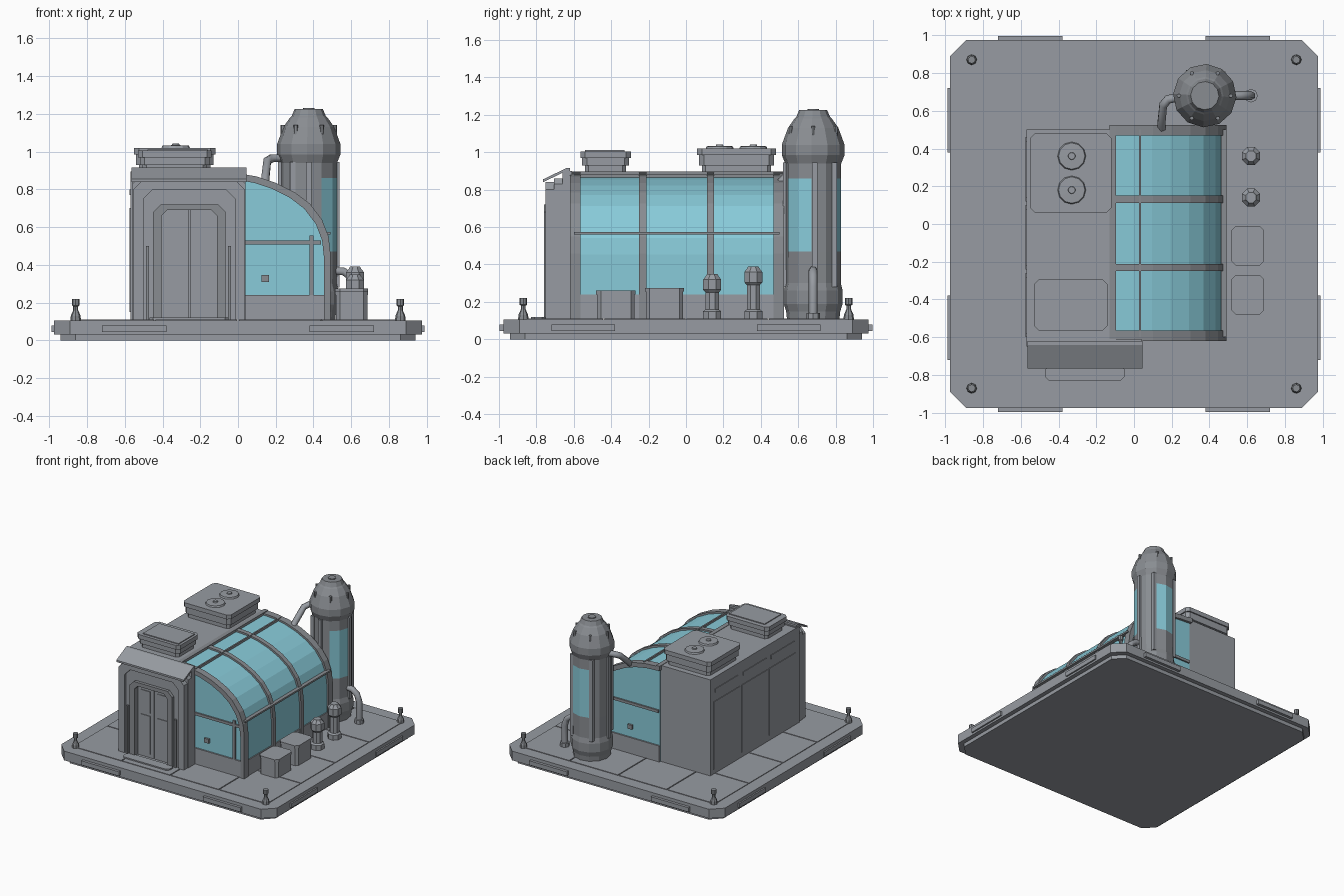
import bpy, bmesh, math
from mathutils import Vector

cube = bpy.data.objects.get("Cube")
if cube:
    bpy.data.objects.remove(cube, do_unlink=True)


def material(name, rgb):
    m = bpy.data.materials.new(name)
    m.use_nodes = True
    m.diffuse_color = (*rgb, 1)
    m.node_tree.nodes["Principled BSDF"].inputs["Base Color"].default_value = (*rgb, 1)
    return m


GREY = material("panel grey", (0.31, 0.33, 0.36))
DARK = material("frame grey", (0.25, 0.265, 0.285))
GLASS = material("blue glass", (0.25, 0.60, 0.70))


def finish(name, bm, *mats):
    bmesh.ops.recalc_face_normals(bm, faces=bm.faces)
    mesh = bpy.data.meshes.new(name)
    bm.to_mesh(mesh)
    bm.free()
    for m in mats:
        mesh.materials.append(m)
    obj = bpy.data.objects.new(name, mesh)
    bpy.context.collection.objects.link(obj)
    return obj


def prism(name, pts, axis, a, b, mat=GREY):
    """Extrude a 2D outline along y (outline in xz), x (yz) or z (xy)."""
    put = {"x": lambda p, t: (t, p[0], p[1]), "y": lambda p, t: (p[0], t, p[1]),
           "z": lambda p, t: (p[0], p[1], t)}[axis]
    bm = bmesh.new()
    lo = [bm.verts.new(put(p, a)) for p in pts]
    hi = [bm.verts.new(put(p, b)) for p in pts]
    bm.faces.new(lo)
    bm.faces.new(hi)
    for i in range(len(pts)):
        j = (i + 1) % len(pts)
        bm.faces.new((lo[i], lo[j], hi[j], hi[i]))
    return finish(name, bm, mat)


def rect(x0, x1, y0, y1, c=0.0):
    if c == 0:
        return [(x0, y0), (x1, y0), (x1, y1), (x0, y1)]
    return [(x0 + c, y0), (x1 - c, y0), (x1, y0 + c), (x1, y1 - c),
            (x1 - c, y1), (x0 + c, y1), (x0, y1 - c), (x0, y0 + c)]


def box(name, x0, x1, y0, y1, z0, z1, mat=GREY, c=0.0):
    return prism(name, rect(x0, x1, y0, y1, c), "z", z0, z1, mat)


def lathe(name, profile, cx, cy, n, mat=GREY, start=0.0, glass=None):
    bm = bmesh.new()
    angles = [start + 2 * math.pi * i / n for i in range(n)]
    rings = [[bm.verts.new((cx + r * math.cos(t), cy + r * math.sin(t), z)) for t in angles]
             for r, z in profile]
    bm.faces.new(rings[0])
    bm.faces.new(rings[-1])
    for k in range(len(rings) - 1):
        for i in range(n):
            j = (i + 1) % n
            f = bm.faces.new((rings[k][i], rings[k][j], rings[k + 1][j], rings[k + 1][i]))
            f.material_index = 1 if glass and k == glass[0] and i in glass[1] else 0
    return finish(name, bm, mat, GLASS)


def pipe(name, pts, r, mat=GREY):
    cu = bpy.data.curves.new(name, "CURVE")
    cu.dimensions, cu.bevel_depth, cu.bevel_resolution = "3D", r, 1
    cu.use_fill_caps = True
    sp = cu.splines.new("POLY")
    sp.points.add(len(pts) - 1)
    for p, co in zip(sp.points, pts):
        p.co = (*co, 1)
    tmp = bpy.data.objects.new(name, cu)
    mesh = bpy.data.meshes.new_from_object(tmp)
    bpy.data.objects.remove(tmp)
    mesh.materials.clear()
    mesh.materials.append(mat)
    bpy.context.collection.objects.link(bpy.data.objects.new(name, mesh))


# Base platform with floor tiles, edge plates and corner posts
FLOOR = 0.11
box("base_foot", -0.94, 0.94, -0.94, 0.94, 0, 0.03, c=0.08)
box("base_slab", -0.975, 0.975, -0.975, 0.975, 0.03, 0.105, c=0.085)
for i in range(4):
    for j in range(4):
        x, y = -0.88 + 0.44 * i, -0.88 + 0.44 * j
        box("floor_tile", x + 0.004, x + 0.436, y + 0.004, y + 0.436, 0.105, FLOOR)
for s in (-1, 1):
    for t in (-1, 1):
        x0, x1 = sorted((t * 0.38, t * 0.72))
        y0, y1 = sorted((s * 0.97, s * 0.997))
        box("edge_plate", x0, x1, y0, y1, 0.045, 0.08)
        box("edge_plate", y0 * 0.99, y1 * 0.99, x0, x1, 0.045, 0.08)
        lathe("corner_post", [(0.028, 0.1), (0.026, 0.13), (0.013, 0.16), (0.013, 0.18),
                              (0.02, 0.185), (0.02, 0.22)], s * 0.86, t * 0.87, 8, DARK)

# Main block with wall panels on its side
box("main_block", -0.57, -0.11, -0.65, 0.5, FLOOR, 0.895)
for i in range(3):
    y = -0.6 + 0.36 * i
    box("side_panel", -0.575, -0.56, y, y + 0.34, 0.15, 0.7)
    box("side_strip", -0.575, -0.56, y + 0.02, y + 0.32, 0.77, 0.8)


# Entrance: stepped frames around a double door
def arch(x0, x1, z1, c):
    return [(x0, FLOOR), (x0, z1 - c), (x0 + c, z1), (x1 - c, z1), (x1, z1 - c), (x1, FLOOR)]


def frame(name, outer, inner, y0, y1, mat=GREY):
    prism(name, outer + inner[::-1], "y", y0, y1, mat)


box("entrance_back", -0.56, 0.04, -0.66, -0.61, FLOOR, 0.9)
prism("entrance_body", arch(-0.56, 0.04, 0.86, 0.03), "y", -0.705, -0.64)
frame("outer_door_frame", arch(-0.555, 0.035, 0.84, 0.04), arch(-0.5, -0.015, 0.8, 0.05), -0.75, -0.70)
frame("middle_door_frame", arch(-0.5, -0.015, 0.8, 0.05), arch(-0.45, -0.065, 0.72, 0.04), -0.735, -0.70)
frame("inner_door_frame", arch(-0.45, -0.065, 0.72, 0.04), arch(-0.405, -0.11, 0.69, 0.03), -0.76, -0.70, DARK)
for x0, x1 in ((-0.405, -0.2605), (-0.2545, -0.11)):
    box("door_leaf", x0, x1, -0.715, -0.70, FLOOR, 0.69)
    box("door_panel", x0 + 0.03, x1 - 0.03, -0.72, -0.71, 0.14, 0.45)
    box("door_panel", x0 + 0.03, x1 - 0.03, -0.72, -0.71, 0.475, 0.65)
for x in (-0.48, -0.045):
    box("frame_rail", x - 0.008, x + 0.008, -0.75, -0.73, FLOOR, 0.5, DARK)
prism("awning", [(-0.765, 0.84), (-0.765, 0.855), (-0.64, 0.915), (-0.62, 0.915), (-0.62, 0.89),
                 (-0.66, 0.89)], "x", -0.565, 0.045)
box("door_step", -0.47, -0.05, -0.83, -0.75, 0.105, 0.12, c=0.02)

# Curved glass hall
CURVE = [(-0.12, 0.893), (0, 0.886), (0.1, 0.868), (0.2, 0.835), (0.3, 0.785), (0.38, 0.725),
         (0.445, 0.64), (0.48, 0.55), (0.49, 0.46), (0.49, FLOOR)]


def inset(d):
    c = Vector((-0.12, FLOOR))
    return [(x - d * max(0, (x - c.x) / 0.61), z - d * (z - c.y) / 0.78) for x, z in CURVE]


prism("hall_glass", inset(0.014) + [(-0.12, FLOOR)], "y", -0.6, 0.505, GLASS)
for y0, y1 in ((-0.62, -0.565), (-0.25, -0.212), (0.112, 0.15), (0.468, 0.525)):
    prism("hall_rib", CURVE + inset(0.035)[::-1], "y", y0, y1, DARK)
box("hall_plinth", -0.12, 0.484, -0.612, 0.517, FLOOR, 0.24)
box("hall_top_beam", -0.13, -0.095, -0.62, 0.525, 0.86, 0.898, DARK)
box("hall_side_mullion", 0.46, 0.49, -0.6, 0.5, 0.56, 0.574, DARK)
box("hall_roof_mullion", 0.026, 0.038, -0.6, 0.5, 0.86, 0.884, DARK)
for y0, y1 in ((-0.612, -0.59), (0.495, 0.517)):
    box("end_mullion", -0.11, 0.44, y0, y1, 0.508, 0.53, DARK)
    box("end_mullion", 0.38, 0.4, y0, y1, 0.24, 0.555, DARK)
    box("end_latch", 0.125, 0.165, y0 - 0.005, y1 + 0.005, 0.31, 0.345, DARK)


# Rooftop units
def roof_unit(x0, x1, y0, y1, top):
    box("unit_body", x0 + 0.025, x1 - 0.025, y0 + 0.025, y1 - 0.025, 0.89, top - 0.04, c=0.02)
    box("unit_skirt", x0 + 0.01, x1 - 0.01, y0 + 0.01, y1 - 0.01, 0.93, top - 0.03, c=0.025)
    box("unit_rim", x0, x1, y0, y1, top - 0.035, top, c=0.025)


roof_unit(-0.53, -0.14, -0.565, -0.295, 1.005)
box("unit_lid", -0.48, -0.16, -0.54, -0.33, 1.0, 1.012)
roof_unit(-0.55, -0.12, 0.06, 0.48, 1.02)
for y in (0.18, 0.36):
    lathe("fan_disc", [(0.075, 1.02), (0.07, 1.032), (0.02, 1.034), (0.018, 1.042)], -0.33, y, 12)

# Tall tank with window facets, struts, bolts and pipes
TX, TY = 0.375, 0.68
lathe("tank", [(0.14, 0.105), (0.145, 0.15), (0.158, 0.19), (0.158, 0.26), (0.148, 0.3), (0.15, 0.47),
               (0.15, 0.86), (0.15, 0.94), (0.168, 0.985), (0.168, 1.04), (0.135, 1.13), (0.1, 1.18),
               (0.09, 1.19), (0.075, 1.225), (0.03, 1.225), (0.03, 1.232)],
      TX, TY, 12, DARK, math.radians(-3), glass=(5, (2, 3, 10, 11)))
for deg in (-90, 3, 50, 125, 180, 235):
    t = math.radians(deg)
    x, y = TX + 0.148 * math.cos(t), TY + 0.148 * math.sin(t)
    box("tank_strut", x - 0.014, x + 0.014, y - 0.014, y + 0.014, 0.28, 0.945)
for i in range(6):
    t = math.radians(60 * i)
    lathe("tank_bolt", [(0.011, 1.09), (0.011, 1.14)],
          TX + 0.138 * math.cos(t), TY + 0.138 * math.sin(t), 6, DARK)
pipe("upper_pipe", [(0.27, 0.68, 0.965), (0.18, 0.66, 0.965), (0.155, 0.63, 0.95),
                    (0.145, 0.53, 0.86), (0.145, 0.5, 0.83)], 0.024)
pipe("lower_pipe", [(0.5, TY, 0.37), (0.56, TY, 0.365), (0.6, TY, 0.335), (0.62, TY, 0.28),
                    (0.62, TY, FLOOR)], 0.024)
lathe("pipe_collar", [(0.036, FLOOR), (0.036, 0.14)], 0.62, TY, 8)

# Small canisters and crates beside the hall
for y, top in ((0.36, 0.39), (0.14, 0.35)):
    lathe("canister", [(0.052, FLOOR), (0.052, 0.15), (0.038, 0.16), (0.038, top - 0.1),
                       (0.052, top - 0.085), (0.052, top - 0.03), (0.035, top - 0.01), (0.03, top)],
          0.62, y, 8, GREY, math.radians(22.5))
for y0, y1, top in ((-0.22, -0.01, 0.275), (-0.48, -0.27, 0.26)):
    box("crate", 0.52, 0.685, y0 + 0.005, y1 - 0.005, FLOOR, top - 0.015, c=0.02)
    box("crate_lid", 0.515, 0.69, y0, y1, top - 0.02, top, c=0.025)
